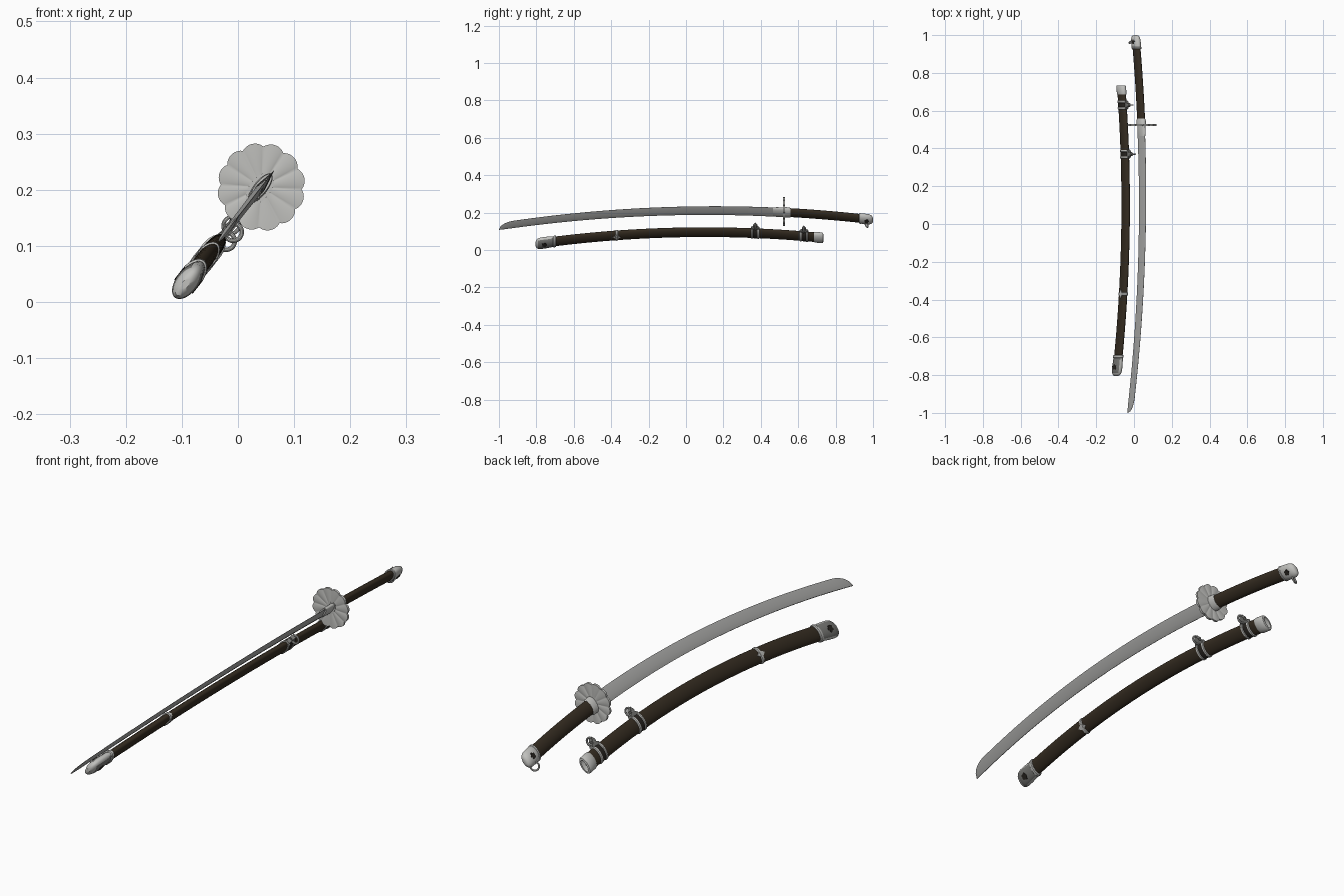
import bpy, bmesh, math
from mathutils import Vector

if "Cube" in bpy.data.objects:
    bpy.data.objects.remove(bpy.data.objects["Cube"])

# Both pieces lie in one tilted plane: s = curve direction, w = thickness direction
A = math.radians(52)
U = Vector((math.cos(A), 0, math.sin(A)))
V = Vector((math.sin(A), 0, -math.cos(A)))
W = -0.0935
TAU = 2 * math.pi

def P(y, s, w):
    return U * s + V * (w + W) + Vector((0, y, 0))

def blade_c(y):
    return 0.196 - 0.085 * (y - 0.13) ** 2

def sheath_c(y):
    return 0.048 - 0.098 * (y - 0.1) ** 2

def material(name, r, g, b):
    m = bpy.data.materials.new(name)
    m.diffuse_color = (r, g, b, 1)
    m.use_nodes = True
    m.node_tree.nodes["Principled BSDF"].inputs["Base Color"].default_value = m.diffuse_color
    return m

STEEL = material("blade steel", 0.42, 0.42, 0.41)
SILVER = material("pale silver", 0.53, 0.53, 0.51)
GREY = material("dark grey metal", 0.19, 0.19, 0.18)
BROWN = material("dark brown lacquer", 0.035, 0.025, 0.015)
BLACK = material("blackened inlay", 0.02, 0.017, 0.014)

def finish(name, bm, mats, rule=None, angle=35):
    bmesh.ops.recalc_face_normals(bm, faces=bm.faces)
    bm.normal_update()
    if rule:
        for f in bm.faces:
            f.material_index = rule(f)
    me = bpy.data.meshes.new(name)
    bm.to_mesh(me)
    bm.free()
    for m in mats:
        me.materials.append(m)
    me.shade_smooth()
    me.set_sharp_from_angle(angle=math.radians(angle))
    ob = bpy.data.objects.new(name, me)
    bpy.context.collection.objects.link(ob)
    return ob

def skin(bm, rings, caps=True, loop=False):
    vs = [[bm.verts.new(p) for p in r] for r in rings]
    n = len(vs[0])
    pairs = list(zip(vs, vs[1:])) + ([(vs[-1], vs[0])] if loop else [])
    for r0, r1 in pairs:
        for i in range(n):
            j = (i + 1) % n
            bm.faces.new((r0[i], r0[j], r1[j], r1[i]))
    if caps and not loop:
        bm.faces.new(vs[0])
        bm.faces.new(vs[-1])

def oval(name, c, rows, mats, rule=None, n=32):
    """Oval loft along y; rows are (y, half width, half thickness)."""
    bm = bmesh.new()
    skin(bm, [[P(y, c(y) + a * math.cos(TAU * i / n), b * math.sin(TAU * i / n))
               for i in range(n)] for y, a, b in rows])
    return finish(name, bm, mats, rule)

def tube(name, c, y0, y1, a, b, mat, steps=30):
    return oval(name, c, [(y0 + (y1 - y0) * i / steps, a, b) for i in range(steps + 1)], [mat])

def band(name, c, y, h, a, b, mat=SILVER):
    return oval(name, c, [(y - h, a - .003, b - .003), (y - h * .6, a, b),
                          (y + h * .6, a, b), (y + h, a - .003, b - .003)], [mat])

def prism(name, pts, w0, w1, mat):
    bm = bmesh.new()
    skin(bm, [[P(y, s, w) for y, s in pts] for w in (w0, w1)])
    return finish(name, bm, [mat])

def ring(name, y, s, w, R, r, mat=SILVER, tilt=0.0):
    """Loose ring facing along the sword, optionally turned about the s axis."""
    bm = bmesh.new()
    rows = []
    for i in range(28):
        t = TAU * i / 28
        row = []
        for k in range(10):
            q = TAU * k / 10
            d = R + r * math.cos(q)
            e = d * math.sin(t)
            h = r * math.sin(q)
            row.append(P(y + h * math.cos(tilt) + e * math.sin(tilt), s + d * math.cos(t),
                         w + e * math.cos(tilt) - h * math.sin(tilt)))
        rows.append(row)
    skin(bm, rows, loop=True)
    return finish(name, bm, [mat])

def blossom(name, y, s, w, R):
    """Five petal inlay plates on both sides."""
    pts = []
    for i in range(40):
        t = TAU * i / 40
        q = R * (.68 + .32 * abs(math.cos(2.5 * t)))
        pts.append((y + q * math.cos(t), s + q * math.sin(t)))
    for side, k in (("left", -1), ("right", 1)):
        prism(name + "_" + side, pts, k * (w - .004), k * (w + .001), BLACK)

# Blade: six sided section, spine on the inner curve, edge sweeping to the point
bm = bmesh.new()
rows = []
ys = [0.5 - 1.42 * i / 40 for i in range(41)] + [-.94, -.955, -.97, -.982, -.992, -1.0]
for y in ys:
    g = (0.5 - y) / 1.5
    h = .029 - .006 * g
    t = .0085 - .003 * g
    lo = blade_c(y) - h
    tip = 1.0 if y > -.92 else math.sqrt(max(0, 1 - ((-.92 - y) / .08) ** 2)) * .97 + .03
    wd = 2 * h * tip
    t *= .25 + .75 * tip
    rows.append([P(y, lo, -t * .6), P(y, lo + wd * .36, -t), P(y, lo + wd, -.0004),
                 P(y, lo + wd, .0004), P(y, lo + wd * .36, t), P(y, lo, t * .6)])
skin(bm, rows)
finish("blade", bm, [STEEL], angle=25)

# Blade collar, hilt collar, grip
oval("blade_collar", blade_c, [(.465, .029, .0105), (.49, .031, .0125), (.525, .031, .0125)], [SILVER])
oval("hilt_collar", blade_c, [(.518, .033, .019), (.55, .032, .018), (.558, .029, .016)], [SILVER])
tube("grip", blade_c, .55, .945, .0275, .0155, BROWN)

# Scalloped guard with raised petals
bm = bmesh.new()
N, PETALS = 144, 12
def petal(i):
    return abs(math.sin(PETALS / 2 * TAU * i / N + .5))
gc = .187
def guard_ring(f, sign):
    out = []
    for i in range(N):
        t = TAU * i / N
        r = .0785 * f * (1 - .09 * f * (1 - petal(i) ** .7))
        y = .524 + sign * (.003 + .004 * f * (1 - f * f * .5) * petal(i) ** .7)
        out.append(P(y, gc + r * math.cos(t), r * math.sin(t)))
    return out
fr = (.15, .4, .6, .8, .93, 1.0)
skin(bm, [guard_ring(f, -1) for f in fr] + [guard_ring(f, 1) for f in reversed(fr)])
finish("guard", bm, [SILVER], angle=50)

# Pommel cap with loose ring on the inner curve
oval("pommel_cap", blade_c, [(.93, .030, .018), (.935, .032, .020), (.96, .032, .020), (.98, .031, .019),
                             (.992, .026, .015), (.998, .018, .010), (1.0, .008, .004)], [SILVER])
band("pommel_band", blade_c, .932, .006, .033, .021)
blossom("pommel_inlay", .965, blade_c(.965), .0195, .013)
ring("pommel_ring", .965, blade_c(.965) - .036, 0, .016, .0035, tilt=.5)

# Scabbard body with mouth and end fittings
tube("scabbard", sheath_c, -.72, .70, .0305, .0155, BROWN, 40)
oval("scabbard_mouth", sheath_c, [(.685, .031, .017), (.69, .0335, .019), (.728, .0335, .019),
                                  (.733, .031, .017), (.734, .024, .010), (.715, .022, .008)], [SILVER])
oval("scabbard_end_cap", sheath_c,
     [(-.70, .032, .017), (-.72, .034, .0185), (-.75, .036, .020), (-.775, .036, .020),
      (-.79, .033, .017), (-.80, .026, .012), (-.805, .012, .006)],
     [SILVER, GREY], lambda f: 1 if abs(f.normal.dot(V)) > .7 and f.calc_center_median().y > -.785 else 0)
band("end_cap_band", sheath_c, -.702, .008, .036, .021)
blossom("end_cap_inlay", -.757, sheath_c(-.757), .0198, .015)

# Two hangers: paired bands, bracket on the outer curve, loose ring
for name, y in (("front", .37), ("rear", .63)):
    top = sheath_c(y) + .030
    for k in (-1, 1):
        band(f"{name}_hanger_band_{'a' if k < 0 else 'b'}", sheath_c, y + k * .017, .006, .0345, .0195)
    oval(f"{name}_hanger_wrap", sheath_c, [(y - .015, .032, .017), (y + .015, .032, .017)], [BLACK])
    prism(f"{name}_hanger_bracket",
          [(y - .024, top), (y + .024, top), (y + .021, top + .008), (y + .009, top + .014),
           (y + .011, top + .022), (y, top + .036), (y - .011, top + .022),
           (y - .009, top + .014), (y - .021, top + .008)], -.008, .008, GREY)
    ring(f"{name}_hanger_ring", y, top + .022, .010, .0155, .004)

# Small lower band with a leaf point
band("lower_band", sheath_c, -.37, .008, .0335, .0185)
c = sheath_c(-.37)
for side, k in (("left", -1), ("right", 1)):
    prism("lower_band_leaf_" + side, [(-.392, c), (-.37, c + .014), (-.348, c), (-.37, c - .014)],
          k * .012, k * .0175, SILVER)
